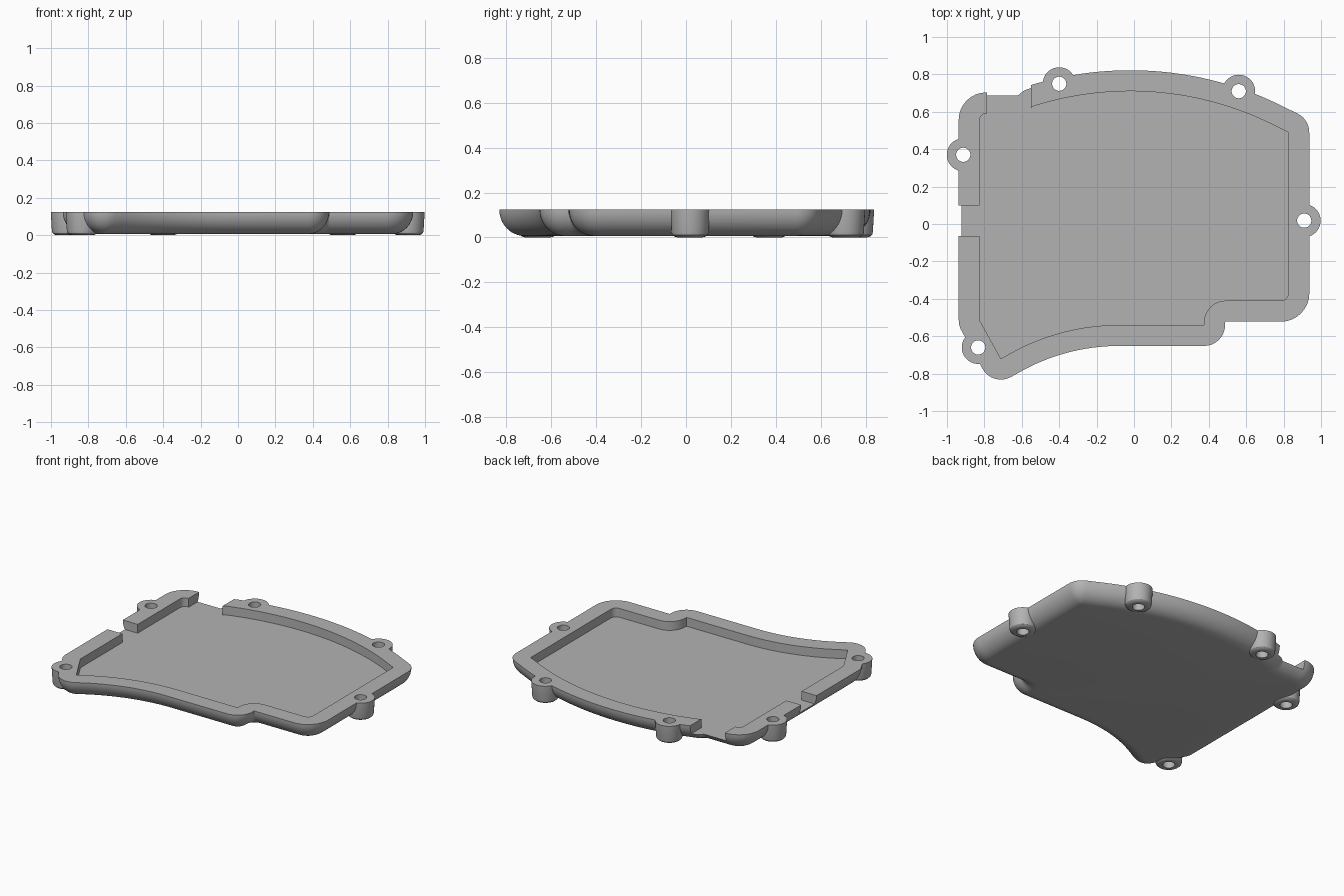
import bpy, bmesh
from math import sin, cos, pi, radians
from mathutils import Vector

if "Cube" in bpy.data.objects:
    bpy.data.objects.remove(bpy.data.objects["Cube"], do_unlink=True)

TOP, FLOOR, BASE, WALL = 0.125, 0.065, 0.007, 0.112

grey = bpy.data.materials.new("plain grey")
grey.use_nodes = True
grey.diffuse_color = (0.45, 0.45, 0.45, 1)
grey.node_tree.nodes["Principled BSDF"].inputs["Base Color"].default_value = (0.45, 0.45, 0.45, 1)


def arc(cx, cy, r, a, b, n):
    steps = [radians(a + (b - a) * i / n) for i in range(n + 1)]
    return [Vector((cx + r * cos(t), cy + r * sin(t))) for t in steps]


def offset(path, d):
    """Grow a counter-clockwise outline, rounding its convex corners."""
    out = []
    for i, p in enumerate(path):
        u = (p - path[i - 1]).normalized()
        v = (path[(i + 1) % len(path)] - p).normalized()
        nu, nv = Vector((u.y, -u.x)), Vector((v.y, -v.x))
        if u.cross(v) > sin(radians(14)):
            out += [p + nu.slerp(nv, k / 8) * d for k in range(9)]
        else:
            out.append(p + (nu + nv) * (d / (1 + nu.dot(nv))))
    return out


def loft(name, rings):
    """Solid through counter-clockwise rings given as (outline, height), lowest first."""
    bm = bmesh.new()
    loops = [[bm.verts.new((p.x, p.y, z)) for p in pts] for pts, z in rings]
    for a, b in zip(loops, loops[1:]):
        for i in range(len(a)):
            bm.faces.new((a[i - 1], a[i], b[i], b[i - 1]))
    bm.faces.new(loops[0][::-1])
    bm.faces.new(loops[-1])
    bmesh.ops.remove_doubles(bm, verts=bm.verts[:], dist=0.00005)
    bm.normal_update()
    mesh = bpy.data.meshes.new(name)
    bm.to_mesh(mesh)
    bm.free()
    mesh.materials.append(grey)
    obj = bpy.data.objects.new(name, mesh)
    bpy.context.scene.collection.objects.link(obj)
    return obj


def circle(c, r):
    return arc(c[0], c[1], r, 0, 360, 40)[:-1]


def box(name, x0, x1, y0, y1):
    pts = [Vector(p) for p in ((x0, y0), (x1, y0), (x1, y1), (x0, y1))]
    return loft(name, [(pts, FLOOR), (pts, TOP + 0.1)])


def combine(target, tool, operation):
    """Apply a boolean, trying the second solver if the first gives nothing."""
    mod = target.modifiers.new(tool.name, 'BOOLEAN')
    mod.object, mod.operation = tool, operation
    for solver in ('EXACT', 'MANIFOLD'):
        mod.solver = solver
        bpy.context.view_layer.update()
        evaluated = target.evaluated_get(bpy.context.evaluated_depsgraph_get())
        mesh = bpy.data.meshes.new_from_object(evaluated)
        if len(mesh.polygons):
            target.data = mesh
            break
    target.modifiers.clear()
    bpy.data.objects.remove(tool, do_unlink=True)


# Inner outline of the tray, counter-clockwise from the front left corner
inner = [Vector((-0.825, -0.515)), Vector((-0.712, -0.72))]
inner += arc(-0.08, -1.73, 1.19, 121, 90, 20)[1:]
inner += [Vector((0.375, -0.54))]
inner += arc(0.49, -0.525, 0.115, 180, 90, 12)
inner += arc(0.785, -0.37, 0.04, -90, 0, 8)
inner += [Vector((0.825, 0.49))]
inner += arc(-0.02, -1.0, 1.71, 61, 107.7, 30)[1:]
inner += arc(-0.625, 0.706, 0.115, -42, -90, 8)[1:]
inner += arc(-0.79, 0.556, 0.035, 90, 180, 8)

# Tray body with a quarter-round underside
rings = []
for k in range(13):
    t = pi / 2 * k / 12
    rings.append((offset(inner, WALL * sin(t)), TOP - (TOP - BASE) * cos(t)))
tray = loft("tray", rings)

# Screw bosses with rounded feet
centres = [(-0.40, 0.75), (0.56, 0.71), (-0.913, 0.37), (0.91, 0.018), (-0.833, -0.66)]
profile = [(0.055, 0), (0.07, 0.004), (0.079, 0.012), (0.082, 0.022), (0.088, TOP)]
for c in centres:
    combine(tray, loft("boss", [(circle(c, r), z) for r, z in profile]), 'UNION')

# Cavity, cable notches and screw holes
combine(tray, loft("cavity", [(inner, FLOOR), (inner, TOP + 0.1)]), 'DIFFERENCE')
combine(tray, box("side_notch", -1.1, -0.7, -0.065, 0.10), 'DIFFERENCE')
combine(tray, box("back_notch", -0.785, -0.55, 0.5, 0.9), 'DIFFERENCE')
for c in centres:
    hole = circle(c, 0.038)
    combine(tray, loft("hole", [(hole, -0.1), (hole, TOP + 0.1)]), 'DIFFERENCE')

# Smooth curved sides, crisp rims
bpy.ops.object.select_all(action='DESELECT')
tray.select_set(True)
bpy.context.view_layer.objects.active = tray
bpy.ops.object.shade_smooth_by_angle(angle=radians(30))
